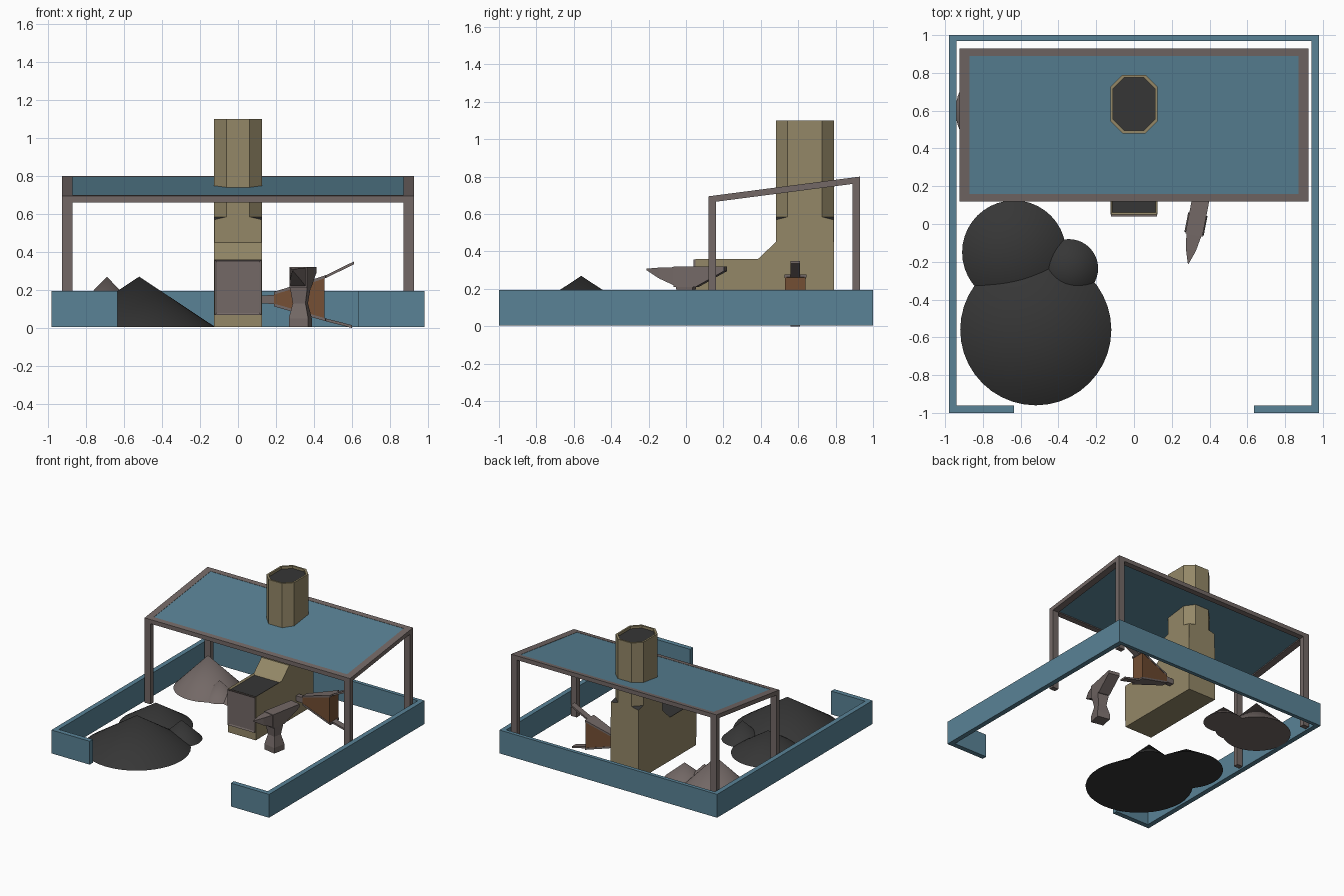
import bpy, bmesh, math
from mathutils import Matrix, Vector

if "Cube" in bpy.data.objects:
    bpy.data.objects.remove(bpy.data.objects["Cube"], do_unlink=True)


def material(name, r, g, b):
    m = bpy.data.materials.new(name)
    m.use_nodes = True
    m.diffuse_color = (r, g, b, 1)
    m.node_tree.nodes["Principled BSDF"].inputs["Base Color"].default_value = (r, g, b, 1)
    return m


BLUE = material("blue paint", .10, .225, .305)
STONE = material("tan stone", .295, .245, .137)
IRON = material("grey brown iron", .172, .14, .133)
COAL = material("charcoal", .037, .037, .037)
LEATHER = material("brown leather", .175, .078, .034)


def finish(name, bm, mats):
    bmesh.ops.recalc_face_normals(bm, faces=bm.faces)
    mesh = bpy.data.meshes.new(name)
    bm.to_mesh(mesh)
    bm.free()
    for m in mats:
        mesh.materials.append(m)
    ob = bpy.data.objects.new(name, mesh)
    bpy.context.collection.objects.link(ob)
    return ob


def skin(rings):
    """Closed solid through a series of matching rings."""
    bm = bmesh.new()
    loops = [[bm.verts.new(p) for p in ring] for ring in rings]
    n = len(loops[0])
    for a, b in zip(loops, loops[1:]):
        for i in range(n):
            j = (i + 1) % n
            bm.faces.new((a[i], a[j], b[j], b[i]))
    bm.faces.new(loops[0])
    bm.faces.new(loops[-1])
    bmesh.ops.recalc_face_normals(bm, faces=bm.faces)
    return bm


def loft(name, rings, mat):
    return finish(name, skin(rings), [mat])


def rect_z(x0, x1, y0, y1, z):
    return [(x0, y0, z), (x1, y0, z), (x1, y1, z), (x0, y1, z)]


def rect_x(x, yc, half, z0, z1):
    return [(x, yc - half, z0), (x, yc + half, z0), (x, yc + half, z1), (x, yc - half, z1)]


def box(name, x0, x1, y0, y1, z0, z1, mat):
    return loft(name, [rect_z(x0, x1, y0, y1, z) for z in (z0, z1)], mat)


def profile_x(pts, x0, x1):
    """Rings of a side profile (y, z) drawn out along x."""
    return [[(x, y, z) for y, z in pts] for x in (x0, x1)]


# Low yard wall with a gap at the front
FLOOR, WALL = .005, .195
box("wall_back", -.98, .98, .97, 1, FLOOR, WALL, BLUE)
for side, s in (("left", 1), ("right", -1)):
    box("wall_" + side, s * .94, s * .98, -1, .97, FLOOR, WALL, BLUE)
    box("wall_front_" + side, s * .635, s * .94, -1, -.96, FLOOR, WALL, BLUE)


# Sloping canopy on four posts
def roof_z(y):
    return .695 + (y - .12) * .13


def slab(name, x0, x1, y0, y1, top, bottom, mat):
    pts = [(y0, roof_z(y0) - bottom), (y1, roof_z(y1) - bottom),
           (y1, roof_z(y1) - top), (y0, roof_z(y0) - top)]
    loft(name, profile_x(pts, x0, x1), mat)


Y0, Y1 = .12, .93
slab("canopy_panel", -.87, .87, Y0 + .04, Y1 - .04, .002, .025, BLUE)
slab("canopy_front_rail", -.87, .87, Y0, Y0 + .04, 0, .034, IRON)
slab("canopy_back_rail", -.87, .87, Y1 - .04, Y1, 0, .034, IRON)
for side, s in (("left", 1), ("right", -1)):
    slab("canopy_rail_" + side, s * .87, s * .925, Y0, Y1, 0, .034, IRON)
    for end, y in (("front", Y0), ("back", Y1 - .04)):
        box(f"post_{end}_{side}", s * .872, s * .925, y, y + .04, FLOOR, roof_z(y) - .02, IRON)

# Forge hearth with a sunken coal bed
hearth = skin(profile_x([(.05, FLOOR), (.79, FLOOR), (.79, .45), (.48, .45),
                         (.385, .36), (.05, .36)], -.125, .125))
bed = [f for f in hearth.faces if f.normal.z > .9 and f.calc_center_median().z < .4]
bmesh.ops.inset_region(hearth, faces=bed, thickness=.015, depth=-.012)
bed[0].material_index = 1
finish("forge_hearth", hearth, [STONE, COAL])

# Panelled front plate
plate = skin([rect_z(-.123, .123, .04, .052, z) for z in (.068, .358)])
front = [f for f in plate.faces if f.normal.y < -.9]
bmesh.ops.inset_region(plate, faces=front, thickness=.017, depth=-.006)
finish("forge_front_plate", plate, [IRON])


# Chimney: square base chamfered into an eight-sided stack with a hollow top
def stack_ring(z, cut, inset=0):
    hx, hy = .125 - inset, .155 - inset
    quarter = [(hx, hy - cut), (hx - cut, hy)]
    pts = (quarter + [(-x, y) for x, y in reversed(quarter)]
           + [(-x, -y) for x, y in quarter] + [(x, -y) for x, y in reversed(quarter)])
    return [(x, .635 + y, z) for x, y in pts]


chimney = skin([stack_ring(.45, .001), stack_ring(.57, .001), stack_ring(.585, .064),
                stack_ring(1.1, .064), stack_ring(1.1, .06, .014), stack_ring(1.08, .06, .014)])
for f in chimney.faces:
    if f.normal.z > .9 and f.calc_center_median().z < 1.09:
        f.material_index = 1
finish("chimney", chimney, [STONE, COAL])


# Heaps of coal and ore
def heap(name, x, y, r, h, mat):
    bm = bmesh.new()
    bmesh.ops.create_cone(bm, cap_ends=True, segments=40, radius1=r, radius2=0, depth=h,
                          matrix=Matrix.Translation((x, y, FLOOR + h / 2)))
    ob = finish(name, bm, [mat])
    bpy.ops.object.select_all(action="DESELECT")
    ob.select_set(True)
    bpy.context.view_layer.objects.active = ob
    bpy.ops.object.shade_smooth_by_angle(angle=math.radians(30))


heap("coal_heap_large", -.52, -.56, .4, .265, COAL)
heap("coal_heap_medium", -.635, -.15, .275, .18, COAL)
heap("coal_heap_small", -.345, -.235, .155, .15, COAL)
heap("ore_heap_large", -.69, .6, .255, .265, IRON)
heap("ore_heap_medium", -.39, .575, .15, .13, IRON)
heap("ore_heap_small", -.53, .52, .13, .135, IRON)

# Anvil, turned slightly
TURN = Matrix.Translation((.328, 0, 0)) @ Matrix.Rotation(math.radians(-11), 4, "Z")


def turned(rings):
    return [[TURN @ Vector(p) for p in ring] for ring in rings]


def rect_y(y, half, z0, z1):
    return [(-half, y, z0), (half, y, z0), (half, y, z1), (-half, y, z1)]


loft("anvil_body", turned([rect_y(-.06, .046, .21, .32), rect_y(.06, .046, .21, .32),
                           rect_y(.215, .046, .295, .32)]), IRON)
loft("anvil_horn", turned([rect_y(-.06, .04, .22, .316), rect_y(-.14, .027, .255, .314),
                           rect_y(-.215, .002, .3, .308)]), IRON)
loft("anvil_base", turned([rect_z(-w, w, -w, w, z) for w, z in
                           ((.052, FLOOR), (.052, .05), (.034, .13), (.046, .21))]), IRON)

# Bellows feeding the side of the hearth
BY = .585
loft("bellows_nozzle", [rect_x(.12, BY, .02, .13, .17), rect_x(.2, BY, .02, .125, .175)], IRON)
loft("bellows_bag", [rect_x(.19, BY, .024, .125, .178), rect_x(.455, BY, .055, .048, .262)], LEATHER)
for name, path in (("top", [(.19, .175), (.46, .262), (.463, .263), (.61, .335)]),
                   ("bottom", [(.19, .113), (.46, .036), (.463, .035), (.6, 0)])):
    halves = (.026, .058, .025, .025)
    loft(f"bellows_{name}_board",
         [rect_x(x, BY, h, z, z + .015) for (x, z), h in zip(path, halves)], IRON)
